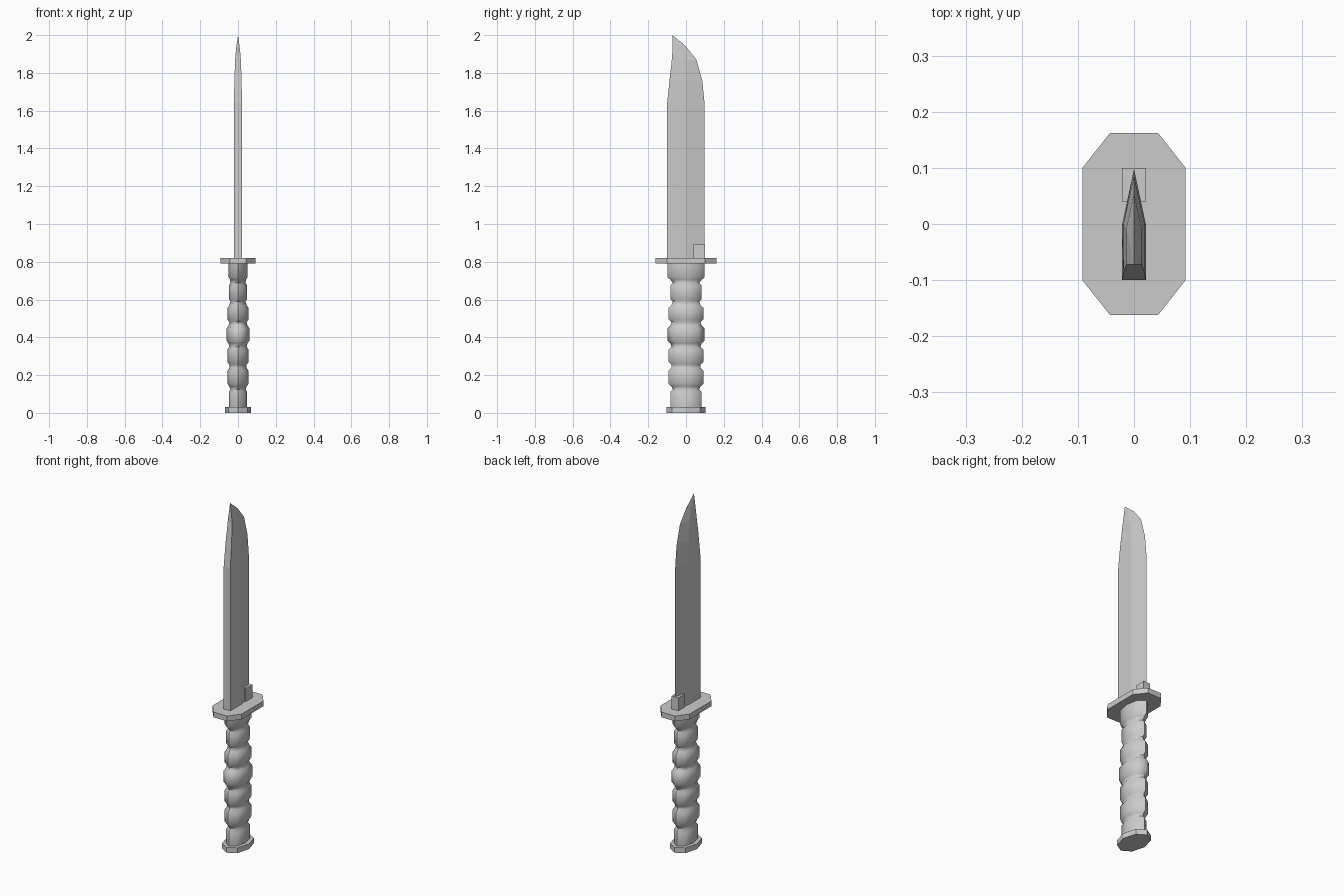
import bpy, bmesh
from math import sin, cos, pi, radians

if "Cube" in bpy.data.objects:
    bpy.data.objects.remove(bpy.data.objects["Cube"])

GREY = (0.6, 0.6, 0.6, 1)
steel = bpy.data.materials.new("plain grey")
steel.use_nodes = True
steel.diffuse_color = GREY
steel.node_tree.nodes["Principled BSDF"].inputs["Base Color"].default_value = GREY


def loft(name, rings, smooth=None):
    """Skin a stack of equal-length rings and cap both ends."""
    bm = bmesh.new()
    loops = [[bm.verts.new(p) for p in ring] for ring in rings]
    n = len(loops[0])
    for a, b in zip(loops, loops[1:]):
        for i in range(n):
            j = (i + 1) % n
            bm.faces.new((a[i], a[j], b[j], b[i]))
    bm.faces.new(loops[0][::-1])
    bm.faces.new(loops[-1])
    bmesh.ops.remove_doubles(bm, verts=bm.verts, dist=1e-5)
    bmesh.ops.recalc_face_normals(bm, faces=bm.faces)
    mesh = bpy.data.meshes.new(name)
    bm.to_mesh(mesh)
    bm.free()
    mesh.materials.append(steel)
    obj = bpy.data.objects.new(name, mesh)
    bpy.context.collection.objects.link(obj)
    if smooth:
        bpy.ops.object.select_all(action="DESELECT")
        obj.select_set(True)
        bpy.context.view_layer.objects.active = obj
        bpy.ops.object.shade_smooth_by_angle(angle=radians(smooth))
    return obj


def oval(rx, ry, z, sides=8):
    return [(rx * cos(2 * pi * i / sides), ry * sin(2 * pi * i / sides), z)
            for i in range(sides)]


def blade_ring(half, spine, mid, edge, z_spine, z_mid, z_edge):
    """Flat-sided spine half, tapering to a sharp edge at the back."""
    return [(-half, spine, z_spine), (half, spine, z_spine),
            (half, mid, z_mid), (0, edge, z_edge), (-half, mid, z_mid)]


# Blade with a clipped, curved tip
loft("blade", [
    blade_ring(0.021, -0.1, 0, 0.098, 0.81, 0.81, 0.81),
    blade_ring(0.021, -0.1, 0, 0.098, 1.64, 1.64, 1.64),
    blade_ring(0.019, -0.086, 0, 0.086, 1.77, 1.76, 1.76),
    blade_ring(0.014, -0.073, -0.01, 0.055, 1.89, 1.87, 1.87),
    blade_ring(0.007, -0.072, -0.035, 0.0, 1.95, 1.93, 1.94),
    blade_ring(0.0, -0.072, -0.072, -0.072, 2.0, 2.0, 2.0),
])

# Square block at the root of the cutting edge
block = [(-0.021, 0.04), (0.021, 0.04), (0.021, 0.1), (-0.021, 0.1)]
loft("blade_root", [[(x, y, z) for x, y in block] for z in (0.81, 0.895)])

# Eight-sided guard
corners = [(0.043, -0.162), (0.092, -0.1), (0.092, 0.1), (0.043, 0.162)]
corners += [(-x, y) for x, y in reversed(corners)]
loft("guard", [[(x, y, z) for x, y in corners] for z in (0.79, 0.82)])

# Swelling grip: bottom, top, half width, half depth of each band
bands = [(0.03, 0.125, 0.048, 0.083), (0.14, 0.238, 0.055, 0.092),
         (0.255, 0.35, 0.055, 0.092), (0.368, 0.462, 0.06, 0.098),
         (0.48, 0.57, 0.055, 0.092), (0.59, 0.688, 0.048, 0.083),
         (0.705, 0.79, 0.05, 0.099)]
grip = []
for low, high, rx, ry in bands:
    for z, k in ((low, 0.84), (low + 0.014, 1), (high - 0.014, 1), (high, 0.84)):
        if z == 0.03 or z == 0.79:
            k = 1
        grip.append(oval(rx * k, ry * k, z))
loft("grip", grip, 50)

# Flat pommel plate
loft("pommel", [oval(0.07, 0.104, z) for z in (0, 0.03)])
